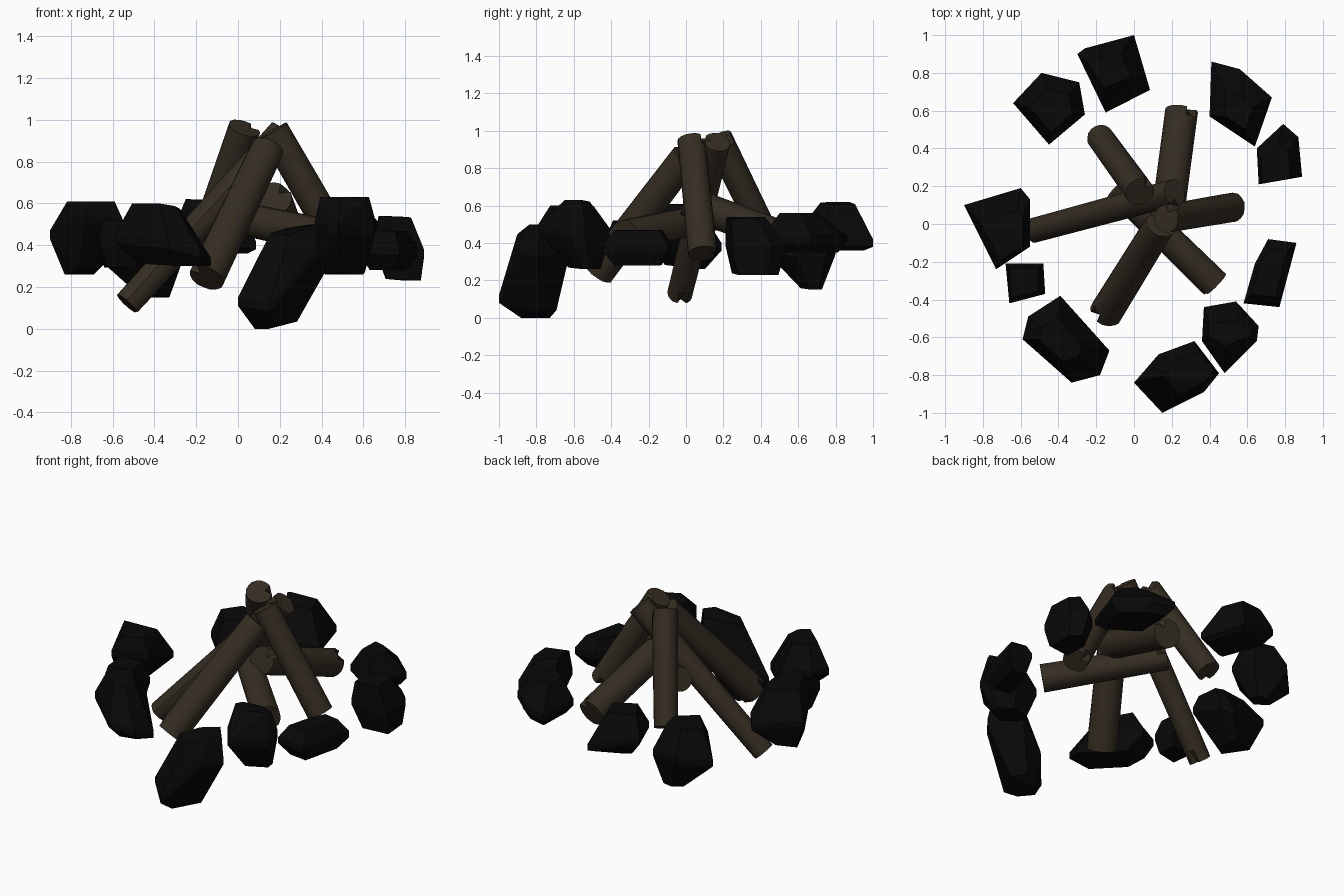
import bpy, bmesh, math, random
from mathutils import Vector

if "Cube" in bpy.data.objects:
    bpy.data.objects.remove(bpy.data.objects["Cube"])

random.seed(4)


def material(name, color):
    m = bpy.data.materials.new(name)
    m.diffuse_color = (*color, 1)
    m.use_nodes = True
    m.node_tree.nodes["Principled BSDF"].inputs["Base Color"].default_value = m.diffuse_color
    return m


BARK = material("dark_brown_wood", (0.035, 0.026, 0.016))
STONE = material("charcoal_stone", (0.0025, 0.0025, 0.0025))


def finish(bm, name, mat):
    bmesh.ops.recalc_face_normals(bm, faces=bm.faces)
    me = bpy.data.meshes.new(name)
    bm.to_mesh(me)
    bm.free()
    me.materials.append(mat)
    ob = bpy.data.objects.new(name, me)
    bpy.context.collection.objects.link(ob)
    return ob


def log(name, low, high, r_low, r_high, sides=16):
    """Tapered log with slightly uneven bark and a split notch at each end."""
    low, high = Vector(low), Vector(high)
    axis = (high - low).normalized()
    u = axis.orthogonal().normalized()
    v = axis.cross(u)
    wobble = [random.uniform(0.96, 1.03) for _ in range(sides)]
    notch = (random.randrange(sides), random.randrange(sides))
    bm = bmesh.new()
    rings = []
    for t in (0, 0.07, 0.5, 0.93, 1):
        ring = []
        for i in range(sides):
            r = (r_low + (r_high - r_low) * t) * wobble[i]
            if (t == 0 and i == notch[0]) or (t == 1 and i == notch[1]):
                r *= 0.45
            a = math.tau * i / sides
            ring.append(bm.verts.new(low.lerp(high, t) + (u * math.cos(a) + v * math.sin(a)) * r))
        rings.append(ring)
    for a, b in zip(rings, rings[1:]):
        for i in range(sides):
            j = (i + 1) % sides
            bm.faces.new((a[i], a[j], b[j], b[i]))
    # end caps fan from the middle so the notch stays clean
    for ring, centre in ((rings[0], low), (rings[-1], high)):
        c = bm.verts.new(centre)
        for i in range(sides):
            bm.faces.new((ring[i], ring[(i + 1) % sides], c))
    ob = finish(bm, name, BARK)
    bpy.context.view_layer.objects.active = ob
    ob.select_set(True)
    bpy.ops.object.shade_smooth_by_angle(angle=math.radians(35))
    ob.select_set(False)


def rock(name, girth, bottom, top):
    """Faceted rock: hull of a girth ring and shrunken copies of it below and above.
    bottom and top are (z, x scale, y scale, x shift, y shift)."""
    pts = [Vector(p) for p in girth]
    c = sum(pts, Vector()) / len(pts)
    bm = bmesh.new()
    for p in pts:
        for dz in (-0.02, 0.02):
            bm.verts.new(p + Vector((0, 0, dz)))
        for z, kx, ky, sx, sy in (bottom, top):
            # caps tilt a little with the girth
            sign = 1 if z > c.z else -1
            tilt = min(0, (p.z - c.z) * sign) * 0.35 * sign
            bm.verts.new((c.x + (p.x - c.x) * kx + sx, c.y + (p.y - c.y) * ky + sy, z + tilt))
    bmesh.ops.convex_hull(bm, input=bm.verts)
    bmesh.ops.delete(bm, geom=[w for w in bm.verts if not w.link_faces], context='VERTS')
    bmesh.ops.dissolve_limit(bm, angle_limit=math.radians(6), verts=bm.verts, edges=bm.edges)
    finish(bm, name, STONE)


# logs leaning together
log("log_back", (0.25, 0.60, 0.40), (0.17, 0.0, 0.62), 0.087, 0.087)
log("log_back_left", (-0.18, 0.46, 0.37), (0.03, 0.17, 0.96), 0.072, 0.078)
log("log_left", (-0.53, -0.035, 0.12), (0.215, 0.165, 0.94), 0.066, 0.072)
log("log_front", (-0.15, -0.47, 0.245), (0.14, 0.0, 0.86), 0.088, 0.082)
log("log_front_right", (0.43, -0.32, 0.44), (-0.09, 0.19, 0.55), 0.083, 0.075)
log("log_right", (0.52, 0.09, 0.345), (0.17, 0.03, 0.95), 0.078, 0.075)

# ring of rocks
rock("rock_back",
     [(-.30, .90, .48), (-.26, .93, .48), (0, 1.0, .40), (.085, .71, .40), (-.15, .59, .43)],
     (.36, .72, .72, .02, 0), (.62, .6, .45, -.02, 0))
rock("rock_back_left",
     [(-.64, .64, .33), (-.49, .80, .36), (-.29, .75, .35), (-.26, .58, .36), (-.45, .42, .38)],
     (.15, .35, .3, .04, .04), (.53, .6, .6, 0, -.02))
rock("rock_back_right",
     [(.41, .86, .42), (.56, .82, .42), (.73, .67, .42), (.64, .41, .42), (.40, .57, .42)],
     (.35, .75, .75, 0, 0), (.56, .45, .45, 0, -.05))
rock("rock_right",
     [(.79, .53, .38), (.87, .46, .37), (.89, .25, .36), (.66, .21, .41), (.65, .40, .41)],
     (.23, .7, .78, .02, 0), (.54, .65, .65, -.02, -.05))
rock("rock_front_right",
     [(.71, -.08, .38), (.86, -.10, .37), (.77, -.44, .37), (.58, -.42, .38), (.64, -.21, .38)],
     (.28, .62, .7, 0, 0), (.47, .66, .72, 0, 0))
rock("rock_front_right_inner",
     [(.37, -.44, .42), (.54, -.41, .43), (.66, -.54, .49), (.65, -.62, .45), (.48, -.79, .48),
      (.36, -.62, .46)],
     (.26, .65, .45, 0, .04), (.63, .78, .35, 0, 0))
rock("rock_front",
     [(0, -.84, .13), (.13, -.69, .20), (.32, -.62, .37), (.45, -.79, .35), (.37, -.89, .36),
      (.15, -1.0, .10)],
     (0, .45, .5, -.05, .02), (.50, .6, .6, .06, .02))
rock("rock_front_left",
     [(-.59, -.61, .43), (-.56, -.49, .45), (-.39, -.38, .42), (-.13, -.67, .32), (-.18, -.80, .36),
      (-.33, -.84, .40)],
     (.30, .66, .66, .04, 0), (.60, .5, .5, -.03, .01))
rock("rock_left",
     [(-.90, .10, .45), (-.60, .19, .38), (-.55, .13, .42), (-.55, -.12, .50), (-.73, -.24, .52)],
     (.26, .4, .5, -.07, 0), (.61, .65, .6, 0, -.05))
rock("rock_left_small",
     [(-.68, -.21, .42), (-.48, -.21, .40), (-.47, -.37, .40), (-.66, -.42, .43)],
     (.29, .72, .72, .01, 0), (.52, .75, .75, -.01, 0))
